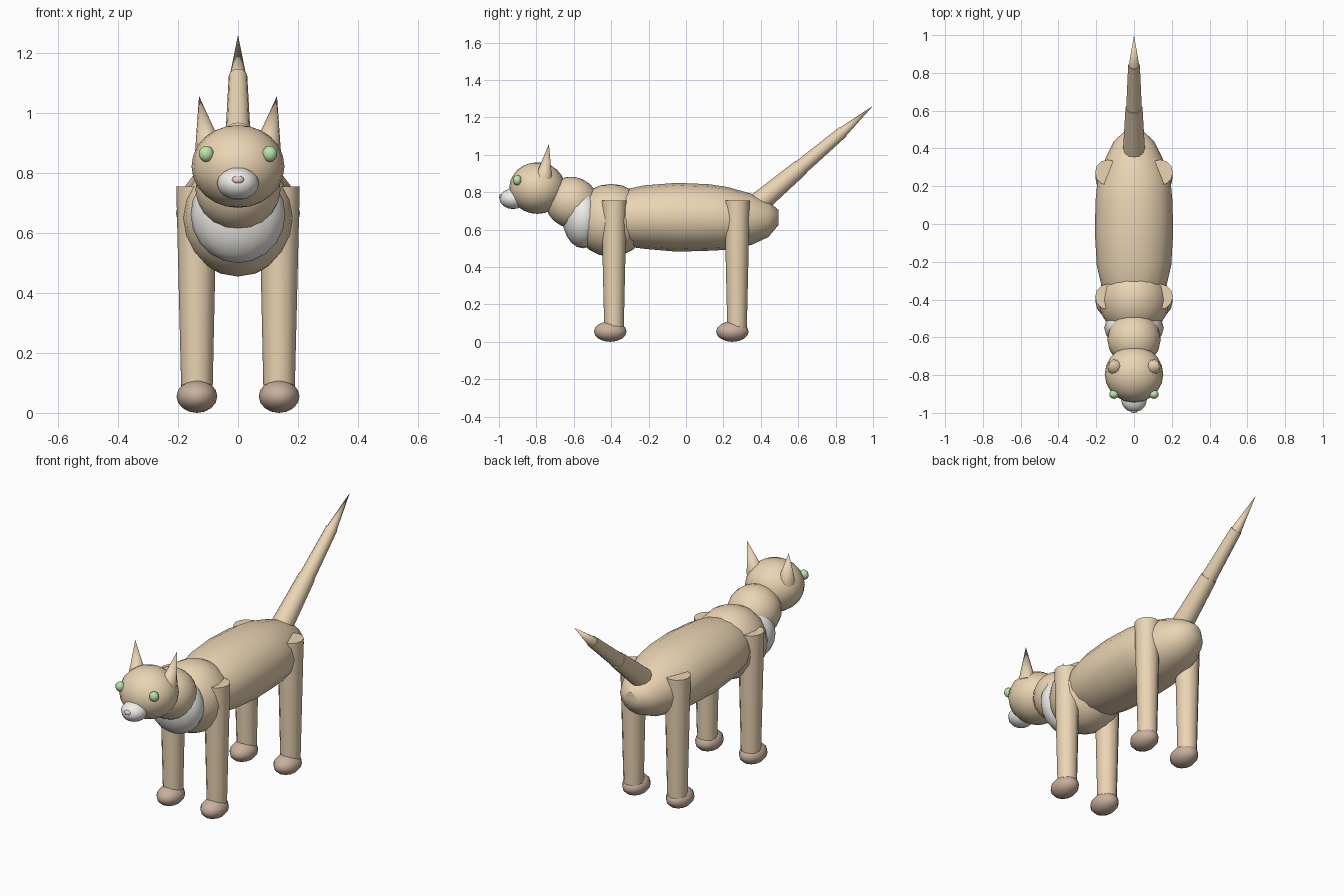
import bpy, math
from mathutils import Vector

if "Cube" in bpy.data.objects:
    bpy.data.objects.remove(bpy.data.objects["Cube"])


def material(name, rgb):
    m = bpy.data.materials.new(name)
    m.diffuse_color = (*rgb, 1)
    m.use_nodes = True
    m.node_tree.nodes["Principled BSDF"].inputs["Base Color"].default_value = m.diffuse_color
    return m


TAN = material("tan fur", (0.83, 0.66, 0.45))
BROWN = material("brown paw", (0.58, 0.43, 0.33))
WHITE = material("white fur", (0.88, 0.86, 0.82))
GREEN = material("green eye", (0.50, 0.78, 0.40))
PINK = material("pink nose", (0.85, 0.60, 0.60))


def finish(ob, name, mat, angle=50):
    ob.name = name
    ob.data.materials.append(mat)
    bpy.ops.object.select_all(action='DESELECT')
    ob.select_set(True)
    bpy.context.view_layer.objects.active = ob
    bpy.ops.object.shade_smooth_by_angle(angle=math.radians(angle))
    return ob


def ball(name, loc, radii, mat, seg=16, rings=10, tilt=0):
    bpy.ops.mesh.primitive_uv_sphere_add(segments=seg, ring_count=rings, radius=1,
                                         location=loc, rotation=(math.radians(tilt), 0, 0))
    ob = bpy.context.object
    ob.scale = radii
    return finish(ob, name, mat)


def rod(name, a, b, ra, rb, mat, sides=12):
    a, b = Vector(a), Vector(b)
    bpy.ops.mesh.primitive_cone_add(vertices=sides, radius1=ra, radius2=rb,
                                    depth=(b - a).length, location=(a + b) / 2)
    ob = bpy.context.object
    ob.rotation_euler = (b - a).to_track_quat('Z', 'Y').to_euler()
    return finish(ob, name, mat)


def loft(name, rings, mat, n=16):
    # elliptical rings along y: (y, centre z, half width, half height)
    verts, faces = [], []
    for y, z, rx, rz in rings:
        for i in range(n):
            t = 2 * math.pi * i / n
            verts.append((rx * math.cos(t), y, z + rz * math.sin(t)))
    for r in range(len(rings) - 1):
        for i in range(n):
            j = (i + 1) % n
            faces.append((r * n + i, (r + 1) * n + i, (r + 1) * n + j, r * n + j))
    faces.append(list(range(n)))
    faces.append(list(range(len(verts) - 1, len(verts) - n - 1, -1)))
    me = bpy.data.meshes.new(name)
    me.from_pydata(verts, [], faces)
    ob = bpy.data.objects.new(name, me)
    bpy.context.collection.objects.link(ob)
    return finish(ob, name, mat)


# torso, chest, bib and neck
loft("body", [(-0.50, 0.66, 0.08, 0.07), (-0.40, 0.66, 0.155, 0.14),
              (-0.22, 0.667, 0.197, 0.17), (-0.05, 0.666, 0.207, 0.184),
              (0.12, 0.665, 0.204, 0.178), (0.22, 0.66, 0.194, 0.168),
              (0.35, 0.655, 0.15, 0.137), (0.44, 0.655, 0.105, 0.095),
              (0.495, 0.665, 0.045, 0.04)], TAN)
ball("chest", (0, -0.40, 0.65), (0.188, 0.20, 0.195), TAN)
ball("chest_bib", (0, -0.55, 0.662), (0.158, 0.11, 0.162), WHITE)
ball("neck", (0, -0.61, 0.745), (0.142, 0.145, 0.137), TAN, tilt=-25)

# head
ball("head", (0, -0.795, 0.822), (0.155, 0.15, 0.138), TAN, 20, 12)
ball("muzzle", (0, -0.925, 0.765), (0.07, 0.072, 0.055), WHITE, 12, 8)
ball("nose", (0, -0.987, 0.777), (0.021, 0.014, 0.014), PINK, 8, 6)

for s, side in ((-1, "left"), (1, "right")):
    ball(f"eye_{side}", (s * 0.106, -0.902, 0.864), (0.026, 0.024, 0.027), GREEN, 10, 8)
    rod(f"ear_{side}", (s * 0.098, -0.76, 0.88), (s * 0.13, -0.733, 1.057), 0.046, 0, TAN, 10)
    # legs and paws
    for end, y, py in (("front", -0.385, -0.405), ("back", 0.273, 0.248)):
        rod(f"{end}_leg_{side}", (s * 0.137, y, 0.06), (s * 0.138, y, 0.755), 0.052, 0.068, TAN)
        ball(f"{end}_paw_{side}", (s * 0.137, py, 0.055), (0.068, 0.087, 0.055), BROWN, 12, 8)

# tail in three tapering segments
tail = [((0.36, 0.718), (0.615, 0.934), 0.06, 0.045),
        ((0.60, 0.921), (0.84, 1.124), 0.042, 0.031),
        ((0.825, 1.111), (1.0, 1.262), 0.03, 0)]
for i, (a, b, ra, rb) in enumerate(tail):
    rod(f"tail_segment_{i + 1}", (0, *a), (0, *b), ra, rb, TAN)
